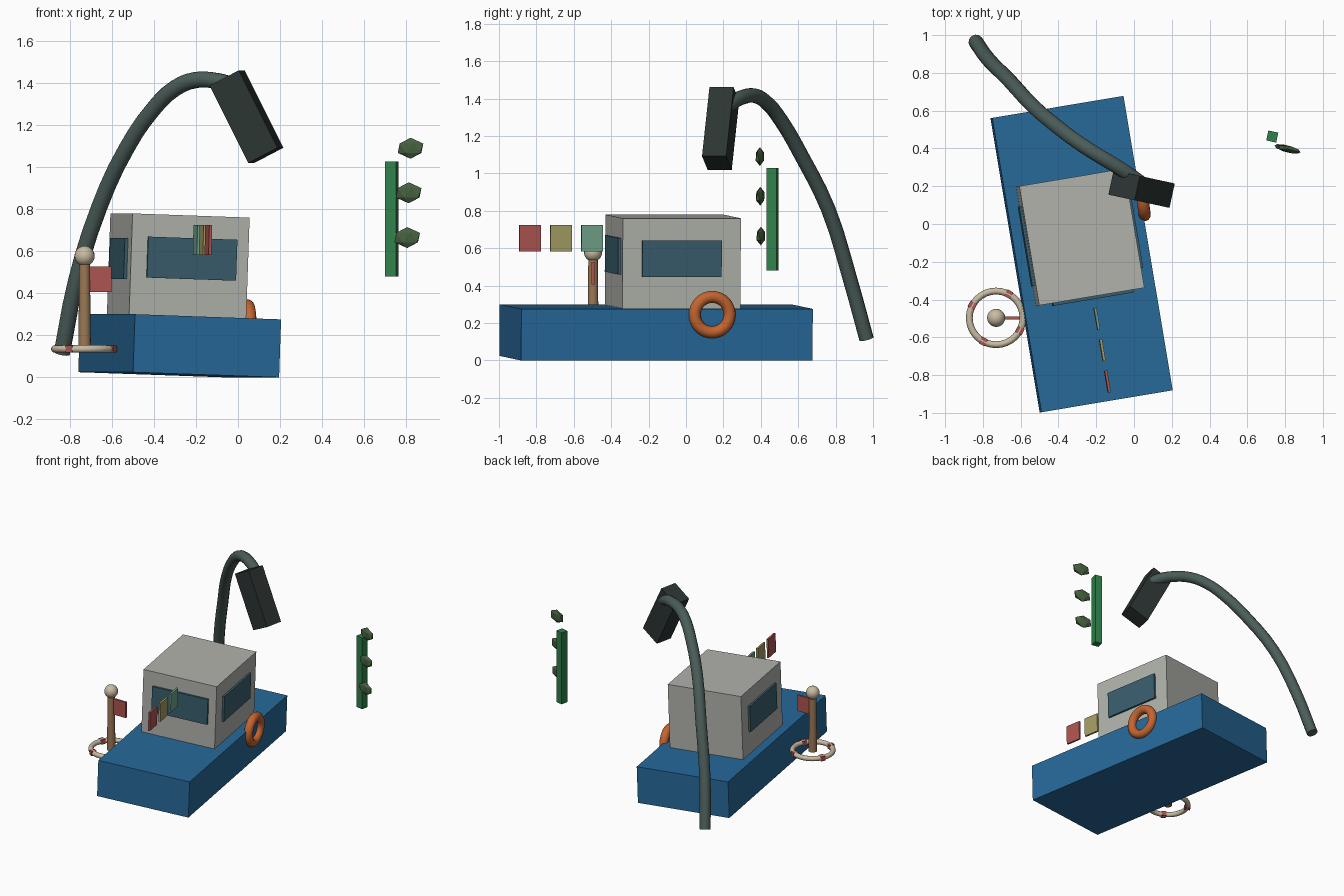
import bpy, math
from mathutils import Matrix, Vector

if "Cube" in bpy.data.objects:
    bpy.data.objects.remove(bpy.data.objects["Cube"])

mats = {}


def finish(ob, name, color):
    ob.name = name
    if color not in mats:
        mats[color] = bpy.data.materials.new("paint")
        mats[color].diffuse_color = (*color, 1)
    ob.data.materials.append(mats[color])
    return ob


def place(ob, M):
    ob.matrix_world = M
    return ob


def box(name, size, M, color):
    bpy.ops.mesh.primitive_cube_add(size=1)
    ob = bpy.context.object
    ob.data.transform(Matrix.Diagonal((*size, 1)))
    return place(finish(ob, name, color), M)


def torus(name, R, r, M, color):
    bpy.ops.mesh.primitive_torus_add(major_radius=R, minor_radius=r,
                                     major_segments=32, minor_segments=12)
    ob = bpy.context.object
    bpy.ops.object.shade_smooth_by_angle(angle=math.radians(40))
    return place(finish(ob, name, color), M)


T = Matrix.Translation


def rot(deg, axis):
    return Matrix.Rotation(math.radians(deg), 4, axis)


BLUE = (.02, .14, .32)
CABIN = (.44, .45, .41)
GLASS = (.04, .11, .15)
ORANGE = (.55, .13, .03)
CREAM = (.58, .50, .36)
WOOD = (.33, .19, .09)
RED = (.42, .09, .08)
STEEL = (.07, .11, .10)
DARK = (.025, .035, .033)
GREEN = (.03, .22, .07)
LEAF = (.06, .12, .05)

# Boat frame: turned and slightly rolled
boat = T((-.2775, -.16, .15)) @ rot(9.5, 'Z') @ rot(2, 'Y')

# Hull and cabin
box("hull", (.705, 1.58, .276), boat, BLUE)
cabin = boat @ T((-.005, .09, .375))
box("cabin", (.565, .64, .49), cabin, CABIN)

# Windows: front and both sides
box("front_window", (.43, .03, .195), cabin @ T((.01, -.32, .04)), GLASS)
for s, side in ((-1, "left"), (1, "right")):
    box(side + "_window", (.03, .43, .195), cabin @ T((s * .2825, 0, .03)), GLASS)

# Life ring on the right side of the hull
torus("life_ring", .095, .032,
      T((.04, .14, .245)) @ rot(9.5, 'Z') @ rot(92, 'Y'), ORANGE)

# Row of bunting flags above the bow
for i, (loc, col) in enumerate((((-.197, -.502, .653), (.16, .36, .25)),
                                ((-.168, -.668, .653), (.37, .33, .13)),
                                ((-.141, -.834, .653), RED))):
    box(f"bunting_{i + 1}", (.014, .117, .142), T(loc) @ rot(9.5, 'Z') @ rot(1.5, 'Y'), col)

# Mooring post with ball cap and small flag
P = Vector((-.73, -.497, 0))
bpy.ops.mesh.primitive_cone_add(vertices=16, radius1=.03, radius2=.025, depth=.43)
bpy.ops.object.shade_smooth_by_angle(angle=math.radians(40))
place(finish(bpy.context.object, "post", WOOD), T(P + Vector((0, 0, .345))))
bpy.ops.mesh.primitive_uv_sphere_add(segments=20, ring_count=12, radius=.048)
bpy.ops.object.shade_smooth_by_angle(angle=math.radians(40))
place(finish(bpy.context.object, "post_ball", CREAM), T(P + Vector((0, 0, .577))))
box("post_flag", (.11, .016, .12), T(P + Vector((.072, 0, .467))), RED)

# Floating ring with four bands
torus("ring", .142, .018, T(P + Vector((0, 0, .135))), CREAM)
for i in range(4):
    box(f"ring_band_{i + 1}", (.04, .034, .034),
        T(P + Vector((0, 0, .135))) @ rot(62 + 90 * i, 'Z') @ T((.142, 0, 0)), RED)

# Curved lamp arm swept along a spline
path = [(-.838, .965, .115), (-.77, .87, .46), (-.66, .76, .81), (-.53, .62, 1.09),
        (-.40, .51, 1.28), (-.30, .435, 1.375), (-.2, .37, 1.415),
        (-.1, .31, 1.41), (-.03, .265, 1.39), (.04, .215, 1.355)]
cu = bpy.data.curves.new("lamp_arm", 'CURVE')
cu.dimensions = '3D'
cu.bevel_depth = .039
cu.bevel_resolution = 4
cu.use_fill_caps = True
cu.resolution_u = 3
sp = cu.splines.new('BEZIER')
sp.bezier_points.add(len(path) - 1)
for bp, co in zip(sp.bezier_points, path):
    bp.co = co
    bp.handle_left_type = bp.handle_right_type = 'AUTO'
arm = bpy.data.objects.new("lamp_arm", cu)
bpy.context.collection.objects.link(arm)
finish(arm, "lamp_arm", STEEL)

# Lamp head: block hanging from the arm end
d = Vector((.185, -.04, -.37)).normalized()
w = Vector((-d.y, d.x, 0)).normalized()
t = d.cross(w)
head = T((.04, .185, 1.24)) @ Matrix((d, w, t)).transposed().to_4x4()
box("lamp_head", (.414, .132, .16), head, DARK)

# Plant stem with three faceted leaves
box("stem", (.054, .054, .548), T((.732, .463, .754)) @ rot(-12, 'Z'), GREEN)
for i, (x, y, z) in enumerate(((.805, .400, .665), (.812, .397, .878), (.821, .395, 1.09))):
    bpy.ops.mesh.primitive_ico_sphere_add(subdivisions=1, radius=1)
    leaf = bpy.context.object
    leaf.data.transform(Matrix.Diagonal((.07, .02, .05, 1)))
    place(finish(leaf, f"leaf_{i + 1}", LEAF), T((x, y, z)) @ rot(-14, 'Z'))

for m in bpy.data.materials:
    if m.users and not m.is_grease_pencil:
        m.use_nodes = True
        m.node_tree.nodes["Principled BSDF"].inputs["Base Color"].default_value = m.diffuse_color
